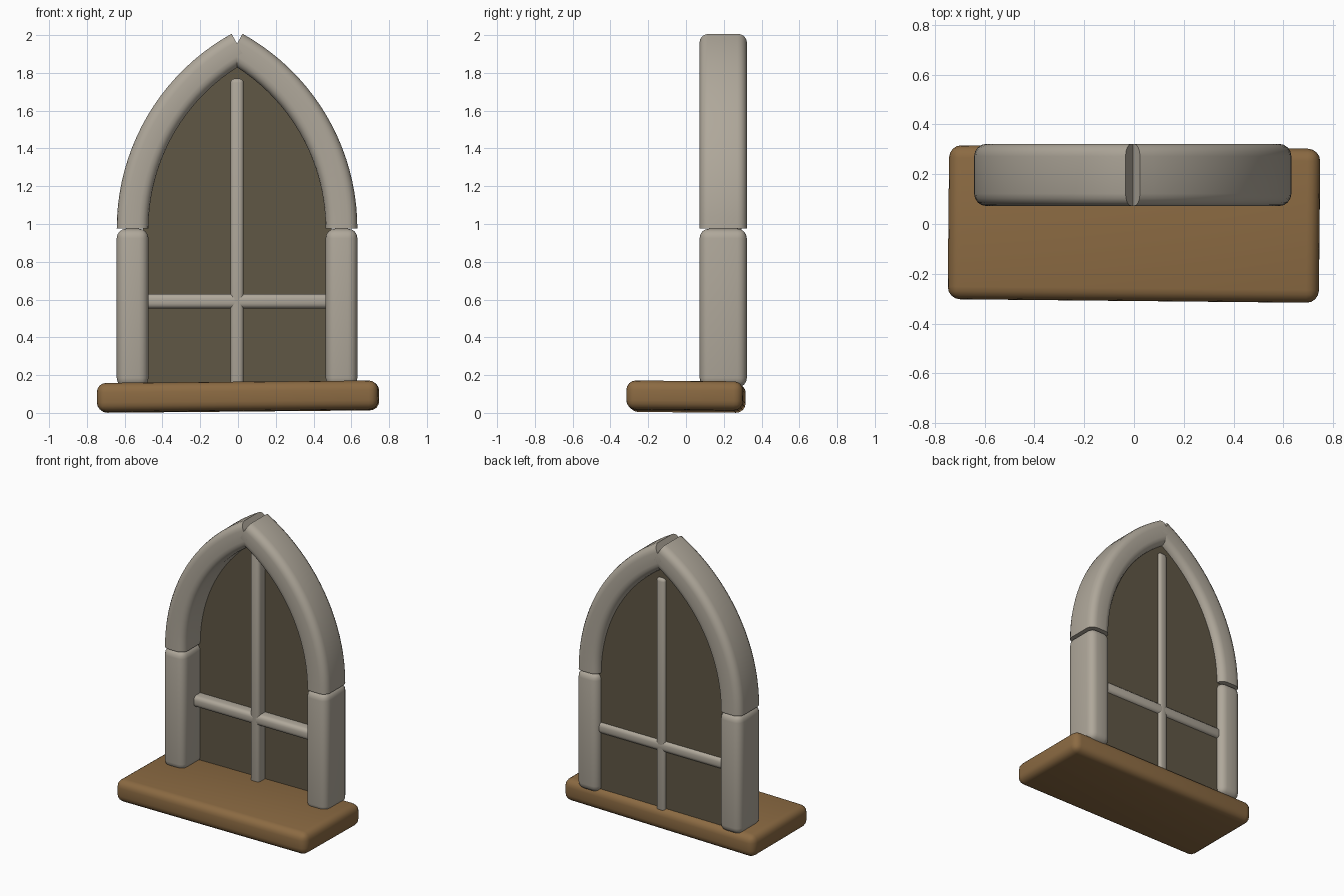
import bpy, bmesh, math
from mathutils import Vector

if "Cube" in bpy.data.objects:
    bpy.data.objects.remove(bpy.data.objects["Cube"])


def material(name, color):
    m = bpy.data.materials.new(name)
    m.diffuse_color = (*color, 1)
    m.use_nodes = True
    m.node_tree.nodes["Principled BSDF"].inputs["Base Color"].default_value = m.diffuse_color
    return m


STONE = material("stone", (0.43, 0.39, 0.325))
WOOD = material("wood", (0.26, 0.145, 0.055))
GLASS = material("dark_glass", (0.115, 0.095, 0.06))


def finish(name, bm, mat, bevel=0, segments=4):
    bmesh.ops.recalc_face_normals(bm, faces=bm.faces[:])
    if bevel:
        bmesh.ops.bevel(bm, geom=bm.edges[:], offset=bevel, segments=segments,
                        profile=0.5, affect='EDGES')
    me = bpy.data.meshes.new(name)
    bm.to_mesh(me)
    bm.free()
    me.materials.append(mat)
    ob = bpy.data.objects.new(name, me)
    bpy.context.collection.objects.link(ob)
    bpy.ops.object.select_all(action='DESELECT')
    ob.select_set(True)
    bpy.context.view_layer.objects.active = ob
    bpy.ops.object.shade_smooth_by_angle(angle=math.radians(35))
    return ob


def box(name, lo, hi, mat, bevel, segments=4):
    lo, hi = Vector(lo), Vector(hi)
    centre, size = (lo + hi) / 2, hi - lo
    bm = bmesh.new()
    bmesh.ops.create_cube(bm, size=1)
    bmesh.ops.scale(bm, vec=size, verts=bm.verts[:])
    ob = finish(name, bm, mat, bevel, segments)
    ob.location = centre
    return ob


# Shared arch measurements: frame centre line is a touch left of x = 0
CX, SPRING, R_OUT, THICK = -0.005, 0.975, 1.18, 0.168
HALF, Y0, Y1 = 0.637, 0.072, 0.322


def arc(side, radius, angle):
    return (CX + side * (HALF - R_OUT + radius * math.cos(angle)),
            SPRING + radius * math.sin(angle))


def arch_half(name, side, steps=20, corner=0.05):
    # rounded-rectangle section as (radius, y) points
    section = []
    for qx, qy, start in ((1, 1, 0), (-1, 1, 90), (-1, -1, 180), (1, -1, 270)):
        for k in range(5):
            a = math.radians(start + 22.5 * k)
            section.append((R_OUT - THICK / 2 + qx * (THICK / 2 - corner) + corner * math.cos(a),
                            (Y0 + Y1) / 2 + qy * ((Y1 - Y0) / 2 - corner) + corner * math.sin(a)))
    bm = bmesh.new()
    rings = []
    for i in range(steps + 1):
        t = math.radians(61) * i / steps
        ring = []
        for r, y in section:
            x, z = arc(side, r, t)
            ring.append(bm.verts.new((x, y, z)))
        rings.append(ring)
    n = len(section)
    for a, b in zip(rings, rings[1:]):
        for j in range(n):
            bm.faces.new((a[j], a[(j + 1) % n], b[(j + 1) % n], b[j]))
    bm.faces.new(rings[0])
    bm.faces.new(rings[-1])
    return finish(name, bm, STONE)


# Slightly crooked wooden sill
sill = box("sill", (-0.745, -0.309, 0.009), (0.745, 0.309, 0.163), WOOD, 0.05)
sill.rotation_euler = (-0.008, -0.009, -0.01)

# Stone jambs and pointed arch
for label, side in (("left", -1), ("right", 1)):
    xs = sorted((CX + side * HALF, CX + side * (HALF - THICK)))
    box(label + "_jamb", (xs[0], Y0, 0.135), (xs[1], Y1, 0.975), STONE, 0.05)
    arch_half(label + "_arch", side)

# Glazing bars
box("upright_bar", (CX - 0.035, 0.187, 0.13), (CX + 0.035, 0.295, 1.77), STONE, 0.022, 3)
box("cross_bar", (-0.50, 0.187, 0.553), (0.49, 0.295, 0.63), STONE, 0.026, 3)

# Dark pane, its edge buried in the frame
r_pane = R_OUT - THICK + 0.03
half_pane = HALF - R_OUT + r_pane
apex = math.acos((R_OUT - HALF) / r_pane)
outline = [(CX - half_pane, 0.14), (CX + half_pane, 0.14)]
outline += [arc(1, r_pane, apex * i / 16) for i in range(17)]
outline += [arc(-1, r_pane, apex * i / 16) for i in range(15, -1, -1)]
bm = bmesh.new()
face = bm.faces.new([bm.verts.new((x, 0.258, z)) for x, z in outline])
ext = bmesh.ops.extrude_face_region(bm, geom=[face], use_keep_orig=True)
bmesh.ops.translate(bm, vec=(0, 0.018, 0),
                    verts=[g for g in ext["geom"] if isinstance(g, bmesh.types.BMVert)])
finish("pane", bm, GLASS)
